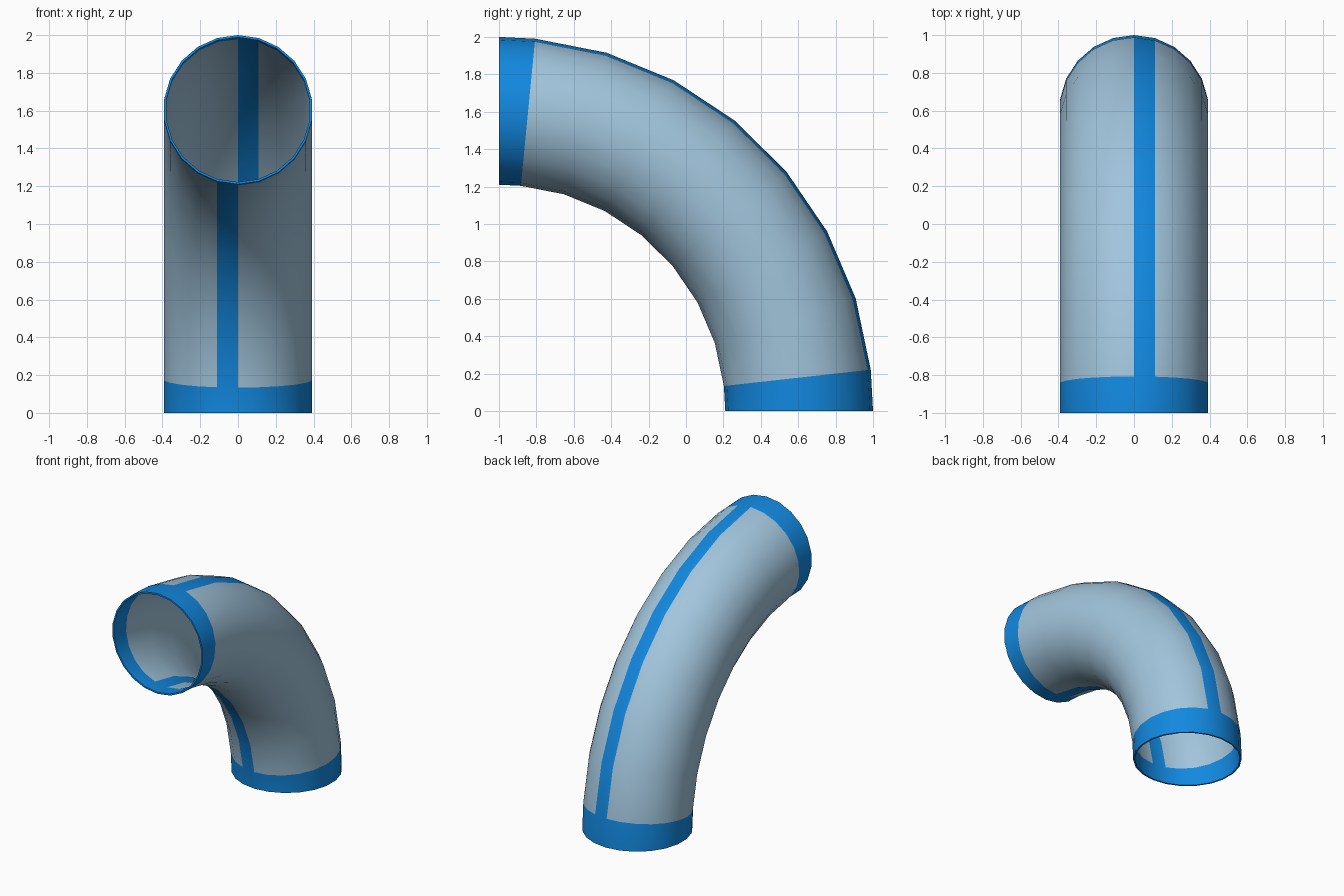
import bpy
import bmesh
from math import sin, cos, pi, radians

cube = bpy.data.objects.get("Cube")
if cube:
    bpy.data.objects.remove(cube, do_unlink=True)

SIDES = 22          # facets around the pipe
BEND = 1.605        # bend radius of the centre line
RADIUS = 0.395      # outer pipe radius
WALL = 0.012


def make_material(name, colour):
    mat = bpy.data.materials.new(name)
    mat.use_nodes = True
    mat.diffuse_color = colour
    bsdf = next(n for n in mat.node_tree.nodes if n.type == 'BSDF_PRINCIPLED')
    bsdf.inputs["Base Color"].default_value = colour
    return mat


steel = make_material("pale_steel", (0.36, 0.56, 0.72, 1))
blue = make_material("bright_blue", (0.006, 0.25, 0.75, 1))

# Stations along the bend: a short collar at each end, seven even steps between
FIRST, LAST, STEPS = 6.35, 84.45, 7
angles = [0] + [FIRST + (LAST - FIRST) * i / STEPS for i in range(STEPS + 1)] + [90]

# Swept pipe skin
bm = bmesh.new()
rings = []
for a in angles:
    t = radians(a)
    ring = []
    for k in range(SIDES):
        phi = 2 * pi * k / SIDES
        reach = BEND + RADIUS * cos(phi)
        ring.append(bm.verts.new((RADIUS * sin(phi), reach * cos(t) - 1, reach * sin(t))))
    rings.append(ring)

# Blue collars at both ends, one blue stripe on the outer and inner side of the bend
for i in range(len(rings) - 1):
    for k in range(SIDES):
        n = (k + 1) % SIDES
        face = bm.faces.new((rings[i][k], rings[i + 1][k], rings[i + 1][n], rings[i][n]))
        collar = i in (0, len(rings) - 2)
        stripe = k in (0, SIDES // 2)
        face.material_index = 1 if collar or stripe else 0

mesh = bpy.data.meshes.new("pipe_elbow")
bm.to_mesh(mesh)
bm.free()
mesh.materials.append(steel)
mesh.materials.append(blue)
pipe = bpy.data.objects.new("pipe_elbow", mesh)
bpy.context.collection.objects.link(pipe)

# Thin wall with open ends
wall = pipe.modifiers.new("wall", 'SOLIDIFY')
wall.thickness = WALL
wall.offset = -1
bpy.ops.object.select_all(action='DESELECT')
pipe.select_set(True)
bpy.context.view_layer.objects.active = pipe
bpy.ops.object.modifier_apply(modifier=wall.name)
bpy.ops.object.shade_smooth_by_angle(angle=radians(40))
